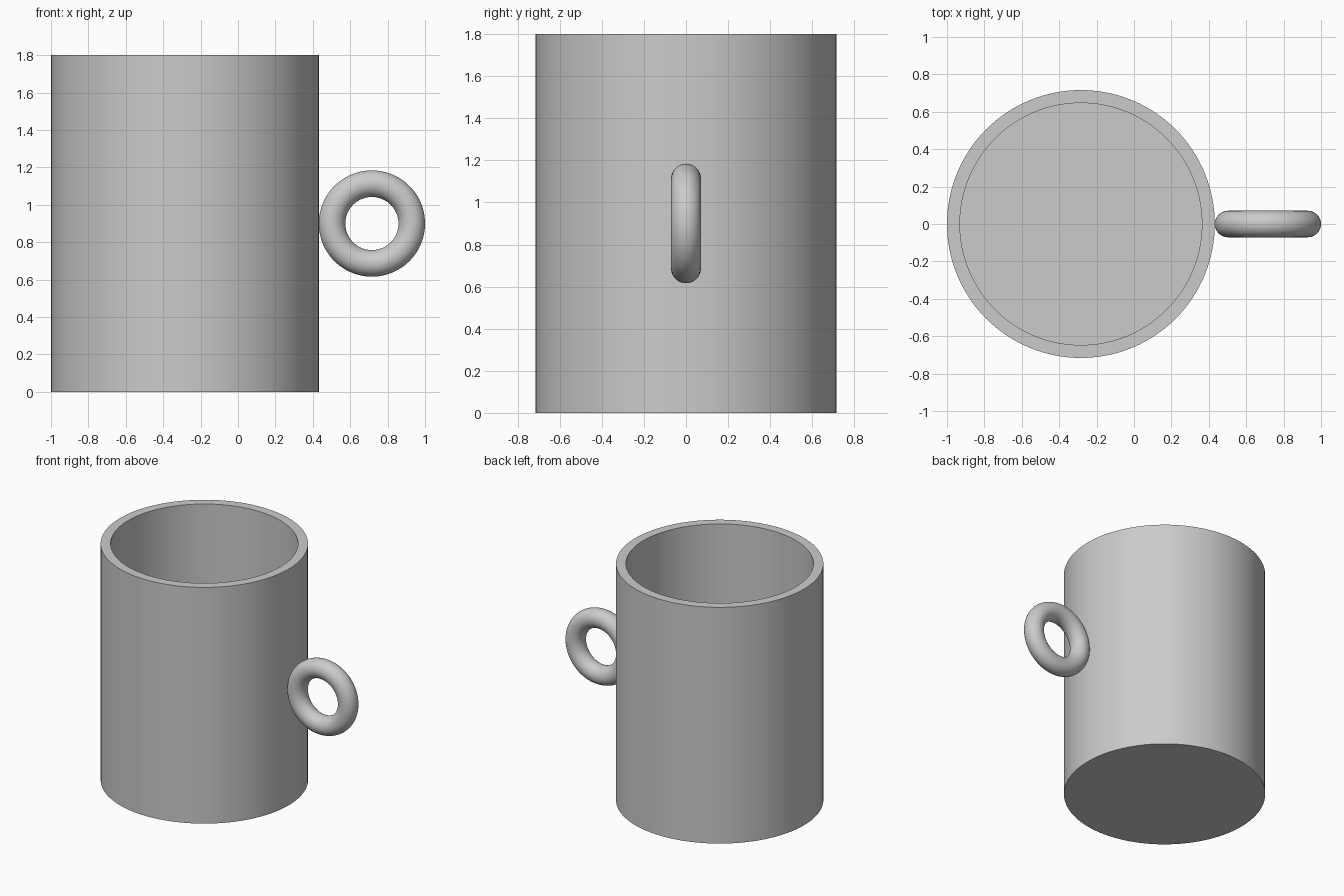
import bpy
import bmesh
from math import radians, pi

if "Cube" in bpy.data.objects:
    bpy.data.objects.remove(bpy.data.objects["Cube"], do_unlink=True)

HEIGHT, RADIUS, WALL = 1.8, 0.716, 0.069
BODY_X = RADIUS - 1
RING_OUTER, RING_TUBE = 0.284, 0.071

# Single plain grey
grey = bpy.data.materials.new("plain grey")
grey.use_nodes = True
color = (0.6, 0.6, 0.6, 1)
grey.diffuse_color = color
grey.node_tree.nodes["Principled BSDF"].inputs["Base Color"].default_value = color


def finish(obj, name):
    obj.name = name
    obj.data.materials.append(grey)
    bpy.ops.object.select_all(action='DESELECT')
    obj.select_set(True)
    bpy.context.view_layer.objects.active = obj
    bpy.ops.object.shade_smooth_by_angle(angle=radians(30))


# Cup body: solid cylinder, top inset for the rim and pushed down for the hollow
bpy.ops.mesh.primitive_cylinder_add(vertices=128, radius=RADIUS, depth=HEIGHT,
                                    location=(BODY_X, 0, HEIGHT / 2))
body = bpy.context.object
bm = bmesh.new()
bm.from_mesh(body.data)
top = max(bm.faces, key=lambda f: f.calc_center_median().z)
bmesh.ops.inset_region(bm, faces=[top], thickness=WALL)
result = bmesh.ops.extrude_discrete_faces(bm, faces=[top])
floor = result["faces"][0]
bmesh.ops.translate(bm, verts=floor.verts, vec=(0, 0, WALL - HEIGHT))
bm.to_mesh(body.data)
bm.free()
finish(body, "cup_body")

# Ring handle standing upright against the side
bpy.ops.mesh.primitive_torus_add(major_segments=96, minor_segments=40,
                                 major_radius=RING_OUTER - RING_TUBE,
                                 minor_radius=RING_TUBE,
                                 location=(1 - RING_OUTER, 0, HEIGHT / 2),
                                 rotation=(pi / 2, 0, 0))
finish(bpy.context.object, "ring_handle")
